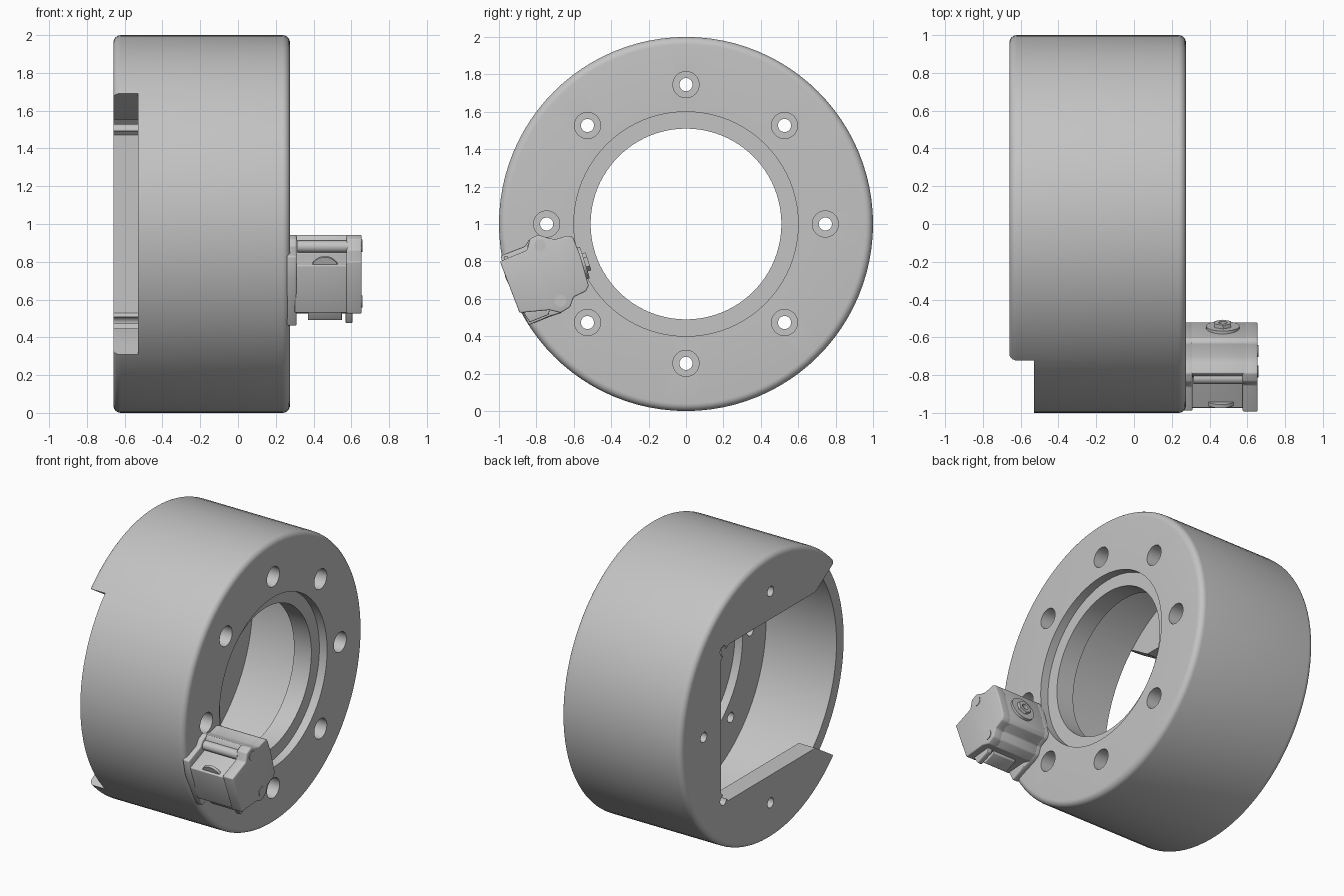
import bpy, bmesh
from math import sin, cos, pi, radians, atan2
from mathutils import Matrix, Vector

cube = bpy.data.objects.get("Cube")
if cube:
    bpy.data.objects.remove(cube, do_unlink=True)

grey = bpy.data.materials.new("machined_grey")
grey.use_nodes = True
GREY = (0.55, 0.55, 0.55, 1)
grey.diffuse_color = GREY
grey.node_tree.nodes["Principled BSDF"].inputs["Base Color"].default_value = GREY


def finish(bm, name):
    bmesh.ops.recalc_face_normals(bm, faces=bm.faces)
    mesh = bpy.data.meshes.new(name)
    bm.to_mesh(mesh)
    bm.free()
    mesh.materials.append(grey)
    ob = bpy.data.objects.new(name, mesh)
    bpy.context.collection.objects.link(ob)
    return ob


def smooth(ob, angle=30):
    bpy.ops.object.select_all(action='DESELECT')
    ob.select_set(True)
    bpy.context.view_layer.objects.active = ob
    bpy.ops.object.shade_smooth_by_angle(angle=radians(angle))


def apply_all(ob):
    bpy.context.view_layer.objects.active = ob
    for m in list(ob.modifiers):
        bpy.ops.object.modifier_apply(modifier=m.name)


def cut(ob, cutter):
    m = ob.modifiers.new("cut", 'BOOLEAN')
    m.operation, m.solver, m.object = 'DIFFERENCE', 'EXACT', cutter
    apply_all(ob)
    bpy.data.objects.remove(cutter, do_unlink=True)


def prism(name, outline, x0, x1, bevel=0):
    """Extrude a (y, z) outline along x."""
    bm = bmesh.new()
    base = bm.faces.new([bm.verts.new((x0, y, z)) for y, z in outline])
    ext = bmesh.ops.extrude_face_region(bm, geom=[base])["geom"]
    bmesh.ops.translate(bm, vec=(x1 - x0, 0, 0),
                        verts=[v for v in ext if isinstance(v, bmesh.types.BMVert)])
    ob = finish(bm, name)
    if bevel:
        m = ob.modifiers.new("bevel", 'BEVEL')
        m.width, m.segments, m.limit_method = bevel, 3, 'ANGLE'
        apply_all(ob)
        smooth(ob)
    return ob


def rods(name, places, r, length, axis=(1, 0, 0), seg=32):
    """Cylinders centred on each place, along one axis."""
    bm = bmesh.new()
    turn = Vector((0, 0, 1)).rotation_difference(Vector(axis)).to_matrix().to_4x4()
    for p in places:
        bmesh.ops.create_cone(bm, cap_ends=True, segments=seg, radius1=r, radius2=r,
                              depth=length, matrix=Matrix.Translation(p) @ turn)
    return finish(bm, name)


def arc(cx, cr, r, a0, a1, n=6):
    return [(cx + r * cos(radians(a0 + (a1 - a0) * i / n)),
             cr + r * sin(radians(a0 + (a1 - a0) * i / n))) for i in range(n + 1)]


# Hollow drum housing, turned about the x axis from an (x, radius) section
section = ([(-.66, .45)] + arc(-.62, .96, .04, 180, 90) + arc(.235, .96, .04, 90, 0)
           + [(.275, .6), (.215, .6), (.215, .51), (.08, .51), (.08, .66), (.02, .66),
              (.02, .92), (-.53, .92), (-.53, .45)])
bm = bmesh.new()
SEG = 96
rings = [[bm.verts.new((x, r * cos(2 * pi * i / SEG), 1 + r * sin(2 * pi * i / SEG)))
          for x, r in section] for i in range(SEG)]
n = len(section)
for i in range(SEG):
    a, b = rings[i], rings[(i + 1) % SEG]
    for j in range(n):
        k = (j + 1) % n
        bm.faces.new((a[j], a[k], b[k], b[j]))
housing = finish(bm, "drum_housing")

# Side opening in the rear wall, flaring towards the rim
half = [(.55, .47), (.47, .55), (-.5, .55), (-.72, .69), (-1.2, .69)]
outline = [(y, 1 + z) for y, z in half] + [(y, 1 - z) for y, z in reversed(half)]
cut(housing, prism("opening_cutter", outline, -.8, -.53))

# Eight bolt holes with counterbores
spots = [(.745 * cos(i * pi / 4), 1 + .745 * sin(i * pi / 4)) for i in range(8)]
cut(housing, rods("hole_cutter", [(0, y, z) for y, z in spots], .035, 3))
cut(housing, rods("counterbore_cutter", [(.275, y, z) for y, z in spots], .07, .3))
smooth(housing)

# Caliper: mounting foot, body and end plate
PIN_A, PIN_B = (-.78, .885), (-.672, .59)
inner = [(-.6, .61), (-.535, .64), (-.52, .67), (-.565, .83), (-.585, .88), (-.605, .93),
         (-.63, .938), (-.7, .918)]
top_ear = [(-.735, .925), (-.79, .943), (-.835, .92)]
low_ear = [(-.73, .54), (-.67, .525), (-.62, .555)]
prism("caliper_foot", [(-.99, .83), (-.965, .71), (-.84, .46), (-.73, .505)] + low_ear[1:]
      + inner + top_ear + [(-.86, .88)], .26, .31, .008)
body = prism("caliper_body", [(-.975, .78), (-.885, .53)] + low_ear + inner
             + top_ear[:2] + [(-.81, .9), (-.81, .845)], .3, .6, .006)
end = prism("caliper_end_plate", [(-.995, .8), (-.89, .525)] + low_ear + inner
            + top_ear + [(-.85, .86)], .575, .655, .008)
prism("caliper_lower_tab", [(-.885, .55), (-.835, .475), (-.735, .515), (-.72, .57)],
      .57, .605, .004)
prism("caliper_lower_pad", [(-.87, .55), (-.83, .49), (-.74, .525), (-.73, .57)],
      .37, .55, .004)

# Guide pins on the end plate and the retaining bar above the pad window
smooth(rods("caliper_guide_pins", [(.655, y, z) for y, z in (PIN_A, PIN_B)], .032, .008))
smooth(rods("caliper_retaining_bar", [(.45, -.815, .88)], .032, .27))

# Half-round pad spring on the outer face
along = Vector((0, .09, -.25)).normalized()
out = Vector((0, along.z, -along.y))
smooth(rods("pad_spring", [Vector((.46, -.945, .755)) - out * .005], .075, .02,
            out if out.y < 0 else -out))

# Port boss with a hexagonal fitting on the inner face
face = Vector((0, .95, .3)).normalized()
centre = Vector((.47, -.555, .79))
smooth(rods("port_boss", [centre], .088, .03, face))
fitting = rods("port_fitting", [centre + face * .02], .05, .03, face, 6)
cut(fitting, rods("fitting_cutter", [centre + face * .03], .022, .04, face, 20))
smooth(fitting)
